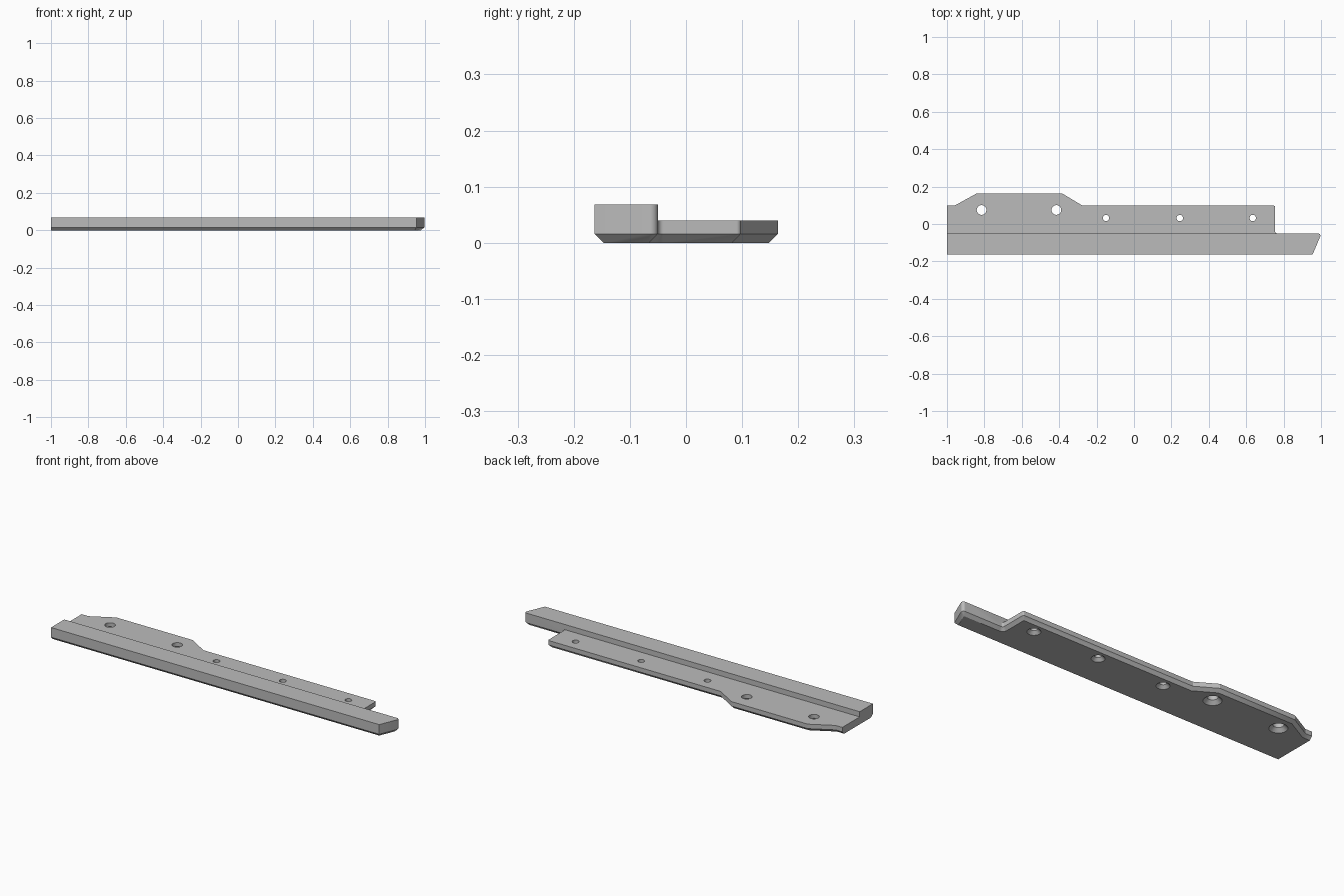
import bpy
import bmesh
import math
from mathutils import Vector

default = bpy.data.objects.get("Cube")
if default:
    bpy.data.objects.remove(default)

CHAMFER = 0.016
PLATE_TOP, RAIL_TOP = 0.04, 0.068
RAIL_BACK = -0.05
ARC_STEPS = 6

# One plain metal colour
metal = bpy.data.materials.new("grey_metal")
metal.use_nodes = True
metal.diffuse_color = (0.5, 0.5, 0.5, 1)
metal.node_tree.nodes["Principled BSDF"].inputs["Base Color"].default_value = (0.5, 0.5, 0.5, 1)

# Plan outline, counter-clockwise: x, y, corner radius
OUTLINE = [
    (-1, -0.163, 0), (0.955, -0.163, 0), (1.003, RAIL_BACK, 0.013),
    (0.755, RAIL_BACK, 0.01), (0.755, 0.098, 0.008), (-0.275, 0.098, 0),
    (-0.385, 0.164, 0), (-0.84, 0.164, 0), (-0.96, 0.098, 0), (-1, 0.098, 0),
]


def new_object(name, bm):
    bmesh.ops.recalc_face_normals(bm, faces=bm.faces)
    mesh = bpy.data.meshes.new(name)
    bm.to_mesh(mesh)
    bm.free()
    mesh.materials.append(metal)
    obj = bpy.data.objects.new(name, mesh)
    bpy.context.collection.objects.link(obj)
    return obj


def corner_arc(p, d_in, d_out, radius):
    """Points rounding the corner p between two unit edge directions."""
    turn = d_in.x * d_out.y - d_in.y * d_out.x
    side = math.copysign(1, turn)
    angle = math.acos(max(-1, min(1, d_in.dot(d_out))))
    start = p - d_in * radius * math.tan(angle / 2)
    normal = Vector((-d_in.y, d_in.x)) * side
    return [start + d_in * radius * math.sin(a) + normal * radius * (1 - math.cos(a))
            for a in (angle * i / ARC_STEPS for i in range(ARC_STEPS + 1))]


def outline_loops():
    """Outer loop and matching chamfered bottom loop; the left end stays square."""
    pts = [Vector(c[:2]) for c in OUTLINE]
    outer, inner = [], []
    for i, p in enumerate(pts):
        before, after = pts[i - 1], pts[(i + 1) % len(pts)]
        d_in, d_out = (p - before).normalized(), (after - p).normalized()
        off_in = 0 if i == 0 else CHAMFER
        off_out = 0 if i == len(pts) - 1 else CHAMFER
        turn = d_in.x * d_out.y - d_in.y * d_out.x
        # Intersection of the two shifted edges
        q = p + (d_out * off_in - d_in * off_out) / turn
        radius = OUTLINE[i][2]
        if radius:
            outer += corner_arc(p, d_in, d_out, radius)
            inset = max(0, radius - math.copysign(CHAMFER, turn))
            inner += corner_arc(q, d_in, d_out, inset)
        else:
            outer.append(p)
            inner.append(q)
    return outer, inner


# Solid body with chamfered underside
outer, inner = outline_loops()
bm = bmesh.new()
rings = [[bm.verts.new((p.x, p.y, z)) for p in loop]
         for loop, z in ((inner, 0), (outer, CHAMFER), (outer, RAIL_TOP))]
count = len(outer)
for low, high in zip(rings, rings[1:]):
    for i in range(count):
        j = (i + 1) % count
        bm.faces.new((low[i], low[j], high[j], high[i]))
bm.faces.new(rings[0])
bm.faces.new(rings[-1])
bmesh.ops.remove_doubles(bm, verts=bm.verts, dist=1e-5)
body = new_object("mounting_rail", bm)


def cut(target, cutter):
    mod = target.modifiers.new(cutter.name, 'BOOLEAN')
    mod.operation = 'DIFFERENCE'
    mod.solver = 'EXACT'
    mod.object = cutter
    cutter.hide_render = True
    bpy.ops.object.select_all(action='DESELECT')
    bpy.context.view_layer.objects.active = target
    target.select_set(True)
    bpy.ops.object.modifier_apply(modifier=mod.name)
    bpy.data.objects.remove(cutter)


# Lower the flange behind the raised rail
bm = bmesh.new()
bmesh.ops.create_cube(bm, size=1)
for v in bm.verts:
    v.co = (-1.1 if v.co.x < 0 else 0.8,
            RAIL_BACK if v.co.y < 0 else 0.3,
            PLATE_TOP if v.co.z < 0 else 0.1)
cut(body, new_object("step_cutter", bm))


def hole_cutter(x, y, radius, sink):
    """Through hole, countersunk from below."""
    bm = bmesh.new()
    extra = 0.01
    profile = [(sink + extra, -extra), (radius, sink - radius), (radius, 0.1)]
    loops = [[bm.verts.new((x + r * math.cos(a), y + r * math.sin(a), z))
              for a in (math.tau * i / 32 for i in range(32))] for r, z in profile]
    for low, high in zip(loops, loops[1:]):
        for i in range(32):
            j = (i + 1) % 32
            bm.faces.new((low[i], low[j], high[j], high[i]))
    bm.faces.new(loops[0])
    bm.faces.new(loops[-1])
    return new_object("hole_cutter", bm)


# Two large holes in the wide tab, three small ones along the flange
for x in (-0.815, -0.415):
    cut(body, hole_cutter(x, 0.075, 0.026, 0.045))
for x in (-0.15, 0.245, 0.635):
    cut(body, hole_cutter(x, 0.032, 0.017, 0.033))

bpy.ops.object.select_all(action='DESELECT')
bpy.context.view_layer.objects.active = body
body.select_set(True)
bpy.ops.object.shade_smooth_by_angle(angle=math.radians(25))
